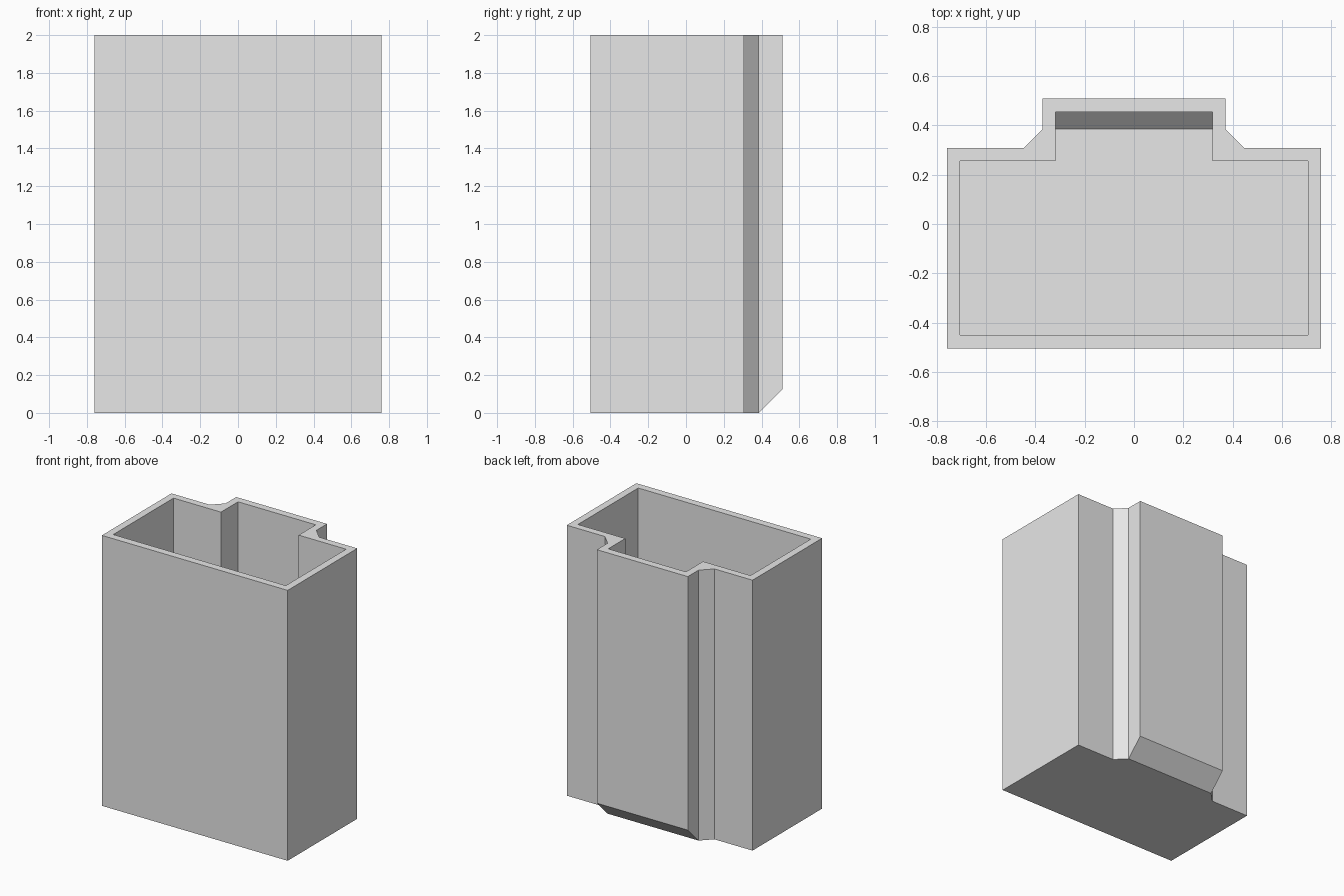
import bpy
import bmesh
from mathutils import Vector

if "Cube" in bpy.data.objects:
    bpy.data.objects.remove(bpy.data.objects["Cube"], do_unlink=True)

# One plain grey for the whole bin
grey = bpy.data.materials.new("light_grey")
grey.use_nodes = True
grey.diffuse_color = (0.8, 0.8, 0.8, 1)
grey.node_tree.nodes["Principled BSDF"].inputs["Base Color"].default_value = (0.8, 0.8, 0.8, 1)


def sloped_prism(name, half_profile, bottom, top, slope_y):
    """Mirror a right-half profile, extrude it, and trim the lower back edge at 45 degrees.
    slope_y is where the trim meets z = 0."""
    outline = half_profile + [(-x, y) for x, y in reversed(half_profile)]
    bm = bmesh.new()
    base = bm.faces.new([bm.verts.new((x, y, bottom)) for x, y in outline])
    ext = bmesh.ops.extrude_face_region(bm, geom=[base], use_keep_orig=True)
    lifted = [g for g in ext["geom"] if isinstance(g, bmesh.types.BMVert)]
    bmesh.ops.translate(bm, verts=lifted, vec=(0, 0, top - bottom))
    bmesh.ops.bisect_plane(bm, geom=bm.verts[:] + bm.edges[:] + bm.faces[:], dist=1e-5,
                           plane_co=Vector((0, slope_y, 0)), plane_no=Vector((0, 1, -1)),
                           clear_outer=True)
    bmesh.ops.holes_fill(bm, edges=[e for e in bm.edges if e.is_boundary], sides=0)
    bmesh.ops.recalc_face_normals(bm, faces=bm.faces)
    mesh = bpy.data.meshes.new(name)
    bm.to_mesh(mesh)
    bm.free()
    mesh.materials.append(grey)
    obj = bpy.data.objects.new(name, mesh)
    bpy.context.collection.objects.link(obj)
    return obj


# Outer shell: wide box with a narrower rear bay and angled corner fillets
shell = sloped_prism("bin_shell",
                     [(0.76, -0.505), (0.76, 0.308), (0.448, 0.308), (0.372, 0.385), (0.372, 0.51)],
                     0, 2, 0.385)

# Cavity, open at the top, with a matching sloped floor in the rear bay
cavity = sloped_prism("cavity_cutter",
                      [(0.706, -0.45), (0.706, 0.255), (0.318, 0.255), (0.318, 0.455)],
                      0.053, 2.2, 0.332)
cavity.hide_render = True

cut = shell.modifiers.new("hollow", "BOOLEAN")
cut.operation = "DIFFERENCE"
cut.solver = "EXACT"
cut.object = cavity
bpy.context.view_layer.objects.active = shell
bpy.ops.object.modifier_apply(modifier=cut.name)
bpy.data.objects.remove(cavity, do_unlink=True)
